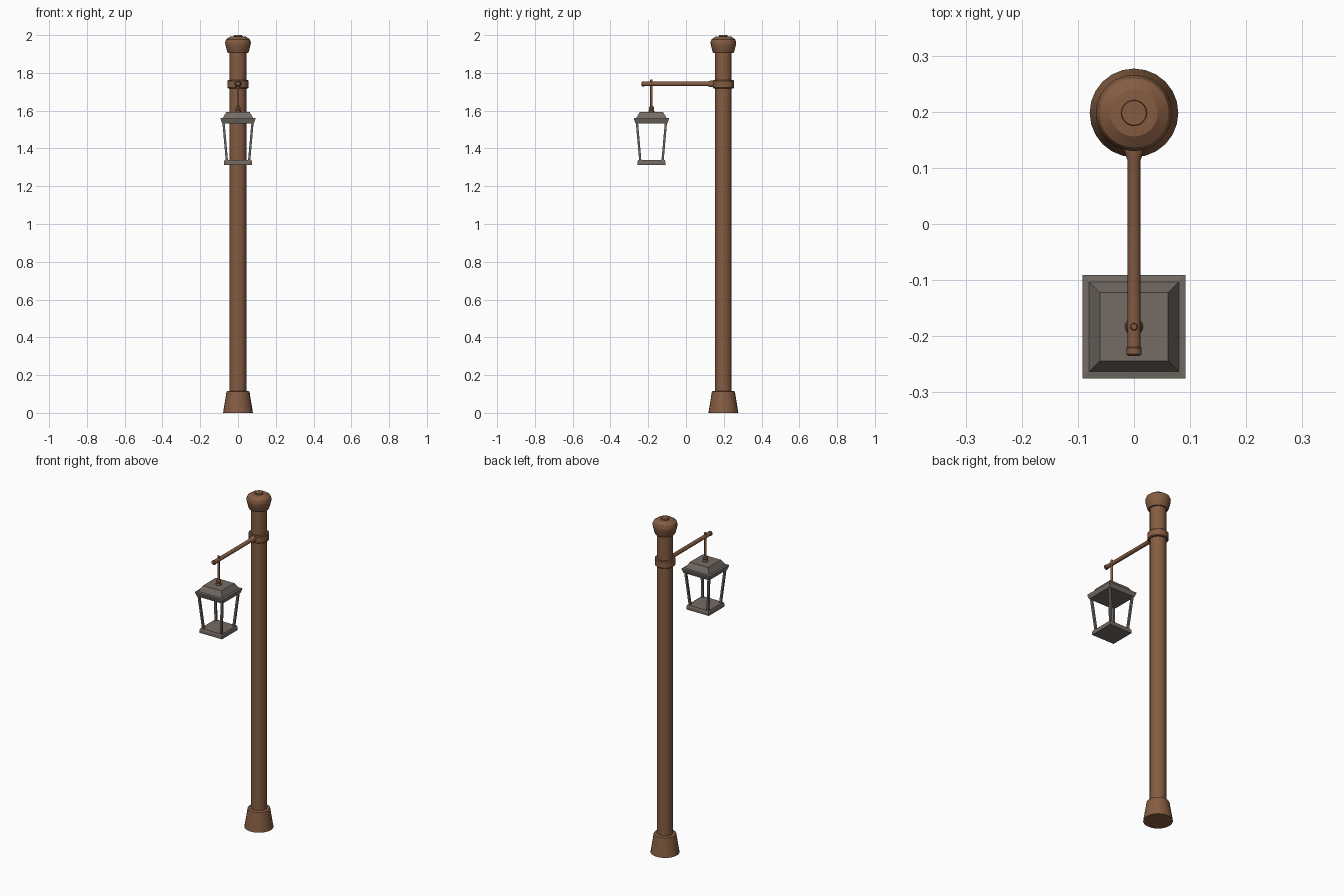
import bpy, bmesh, math
from mathutils import Vector, Matrix

if "Cube" in bpy.data.objects:
    bpy.data.objects.remove(bpy.data.objects["Cube"])


def material(name, rgb):
    m = bpy.data.materials.new(name)
    m.diffuse_color = (*rgb, 1)
    m.use_nodes = True
    m.node_tree.nodes["Principled BSDF"].inputs["Base Color"].default_value = m.diffuse_color
    return m


WOOD = material("brown_wood", (0.235, 0.108, 0.054))
IRON = material("grey_iron", (0.172, 0.145, 0.128))
POST_Y, LAMP_Y = 0.198, -0.183


def finish(name, bm, mat, smooth):
    bmesh.ops.recalc_face_normals(bm, faces=bm.faces)
    me = bpy.data.meshes.new(name)
    bm.to_mesh(me)
    bm.free()
    me.materials.append(mat)
    ob = bpy.data.objects.new(name, me)
    bpy.context.collection.objects.link(ob)
    if smooth:
        bpy.ops.object.select_all(action='DESELECT')
        ob.select_set(True)
        bpy.context.view_layer.objects.active = ob
        bpy.ops.object.shade_smooth_by_angle(angle=math.radians(30))
    return ob


def stack(name, profile, mat, matrix, sides=24, phase=0.0, smooth=True):
    """Closed solid from (radius, height) rings, placed by matrix."""
    bm = bmesh.new()
    rings = []
    for r, h in profile:
        rings.append([bm.verts.new(matrix @ Vector((
            r * math.cos(phase + math.tau * i / sides),
            r * math.sin(phase + math.tau * i / sides), h)))
            for i in range(sides)])
    for a, b in zip(rings, rings[1:]):
        for i in range(sides):
            j = (i + 1) % sides
            bm.faces.new((a[i], a[j], b[j], b[i]))
    bm.faces.new(rings[0])
    bm.faces.new(rings[-1])
    return finish(name, bm, mat, smooth)


def square(name, profile, mat):
    """Four-sided stack; profile holds half widths."""
    return stack(name, [(w * math.sqrt(2), h) for w, h in profile], mat,
                 Matrix.Translation((0, LAMP_Y, 0)), 4, math.pi / 4, False)


# Post with foot, collar and cap
post = Matrix.Translation((0, POST_Y, 0))
stack("post", [(0.044, 0.05), (0.044, 1.93)], WOOD, post)
stack("post_foot", [(0.079, 0), (0.061, 0.112), (0.056, 0.115)], WOOD, post)
stack("post_collar", [(0.052, 1.718), (0.056, 1.722), (0.056, 1.758),
                      (0.052, 1.762)], WOOD, post)
stack("post_cap", [(0.053, 1.905), (0.057, 1.912), (0.067, 1.95), (0.068, 1.963),
                   (0.062, 1.978), (0.042, 1.992), (0.023, 1.993),
                   (0.022, 2.0)], WOOD, post)

# Arm pointing to the front, with flared root and end knob
arm = Matrix.Translation((0, POST_Y, 1.742)) @ Matrix.Rotation(math.pi / 2, 4, 'X')
stack("arm", [(0.018, 0.04), (0.018, 0.066), (0.0115, 0.085), (0.0115, 0.417),
              (0.0135, 0.419), (0.0135, 0.43), (0.010, 0.433)], WOOD, arm, 16)

# Hanger rod with flared nut on the roof
lamp = Matrix.Translation((0, LAMP_Y, 0))
stack("hanger_rod", [(0.016, 1.59), (0.016, 1.598), (0.011, 1.604),
                     (0.014, 1.612), (0.012, 1.62), (0.0065, 1.624),
                     (0.0065, 1.762), (0.005, 1.766)], WOOD, lamp, 16)

# Lantern roof and base
square("lantern_roof", [(0.080, 1.533), (0.085, 1.533), (0.092, 1.555),
                        (0.092, 1.56), (0.080, 1.562), (0.061, 1.594)], IRON)
square("lantern_base", [(0.074, 1.313), (0.074, 1.33), (0.070, 1.34)], IRON)

# Four leaning corner bars
for sx, sy, label in ((-1, -1, "front_left"), (1, -1, "front_right"),
                      (-1, 1, "back_left"), (1, 1, "back_right")):
    bm = bmesh.new()
    bmesh.ops.create_cube(bm, size=1)
    for v in bm.verts:
        top = v.co.z > 0
        c = 0.077 if top else 0.059
        v.co = Vector((sx * c + v.co.x * 0.012, LAMP_Y + sy * c + v.co.y * 0.012,
                       1.54 if top else 1.335))
    finish("lantern_bar_" + label, bm, IRON, False)
